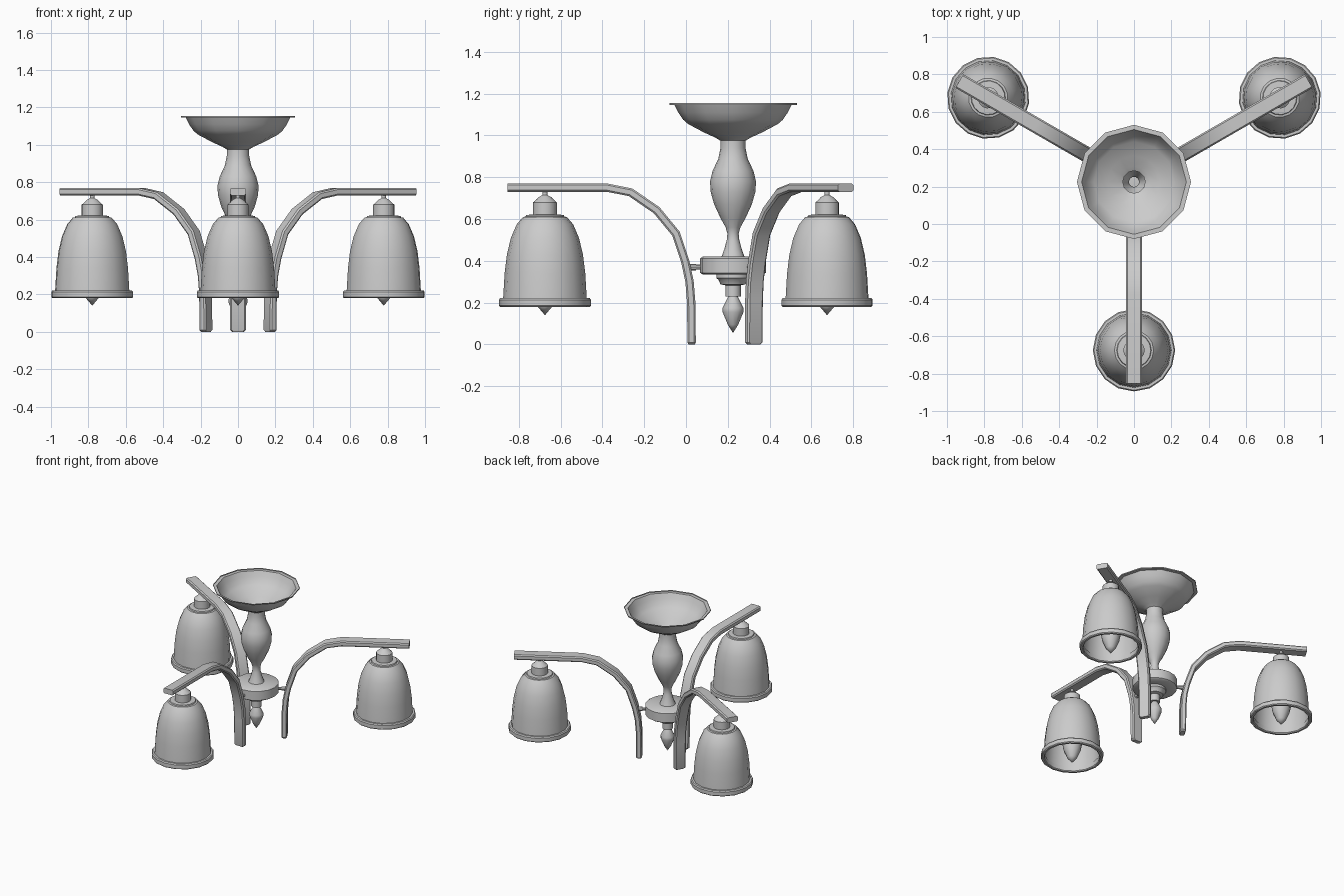
import bpy, bmesh, math
from mathutils import Vector, Matrix

if "Cube" in bpy.data.objects:
    bpy.data.objects.remove(bpy.data.objects["Cube"])

CY = 0.225          # y of the central axis
REACH = 0.90        # distance of the lamps from the axis


def finish(bm, name, matrix, angle=35):
    bmesh.ops.remove_doubles(bm, verts=bm.verts, dist=1e-5)
    bmesh.ops.recalc_face_normals(bm, faces=bm.faces)
    me = bpy.data.meshes.new(name)
    bm.to_mesh(me)
    bm.free()
    ob = bpy.data.objects.new(name, me)
    bpy.context.collection.objects.link(ob)
    me.transform(matrix)
    bpy.ops.object.select_all(action='DESELECT')
    ob.select_set(True)
    bpy.context.view_layer.objects.active = ob
    bpy.ops.object.shade_smooth_by_angle(angle=math.radians(angle))
    return ob


def lathe(name, profile, matrix, sides=16):
    bm = bmesh.new()
    vs = [bm.verts.new((r, 0, z)) for r, z in profile]
    es = [bm.edges.new(p) for p in zip(vs, vs[1:])]
    bmesh.ops.spin(bm, geom=vs + es, cent=(0, 0, 0), axis=(0, 0, 1),
                   angle=2 * math.pi, steps=sides, use_duplicate=False)
    return finish(bm, name, matrix)


def bar(name, path, half_w, half_t, matrix):
    # flat strip swept along a path in the local xz plane, corners chamfered
    c = 0.008
    section = [(-half_w + c, -half_t), (half_w - c, -half_t), (half_w, -half_t + c),
               (half_w, half_t - c), (half_w - c, half_t), (-half_w + c, half_t),
               (-half_w, half_t - c), (-half_w, -half_t + c)]
    pts = [Vector((x, 0, z)) for x, z in path]
    bm = bmesh.new()
    rings = []
    for i, p in enumerate(pts):
        t = (pts[min(i + 1, len(pts) - 1)] - pts[max(i - 1, 0)]).normalized()
        n = Vector((-t.z, 0, t.x))
        s = 0.75 if i == 0 else 1       # softened foot
        rings.append([bm.verts.new(p + Vector((0, w * s, 0)) + n * h * s) for w, h in section])
    for a, b in zip(rings, rings[1:]):
        for k in range(8):
            bm.faces.new((a[k], a[(k + 1) % 8], b[(k + 1) % 8], b[k]))
    bm.faces.new(rings[0])
    bm.faces.new(rings[-1])
    return finish(bm, name, matrix)


axis = Matrix.Translation((0, CY, 0))

# ceiling canopy, open at the top
lathe("canopy", [(0.305, 1.155), (0.305, 1.147), (0.28, 1.147), (0.262, 1.11), (0.238, 1.075),
                 (0.215, 1.055), (0.14, 1.015), (0.085, 0.99), (0.06, 0.975)], axis, 12)

# turned column
lathe("column", [(0.06, 0.975), (0.06, 0.94), (0.07, 0.89), (0.098, 0.83), (0.11, 0.78),
                 (0.107, 0.73), (0.09, 0.67), (0.06, 0.605), (0.035, 0.56), (0.027, 0.53),
                 (0.03, 0.50), (0.042, 0.455), (0.055, 0.42)], axis)

# hub disc with stepped collar underneath
lathe("hub", [(0, 0.42), (0.145, 0.42), (0.157, 0.412), (0.157, 0.343), (0.145, 0.335),
              (0.08, 0.335), (0.08, 0.318), (0.07, 0.31), (0.06, 0.288), (0.037, 0.283),
              (0.037, 0.23), (0, 0.23)], axis)

# pointed finial
lathe("finial", [(0, 0.235), (0.022, 0.23), (0.05, 0.175), (0.05, 0.155),
                 (0.025, 0.095), (0, 0.055)], axis, 12)

arm_path = [(0.198, 0), (0.198, 0.01), (0.2, 0.2), (0.208, 0.30), (0.228, 0.395), (0.273, 0.53),
            (0.365, 0.642), (0.49, 0.728), (0.60, 0.75), (1.078, 0.75)]
shade = [(0.012, 0.735), (0.012, 0.715), (0.03, 0.705), (0.05, 0.685), (0.057, 0.68),
         (0.057, 0.622), (0.09, 0.62), (0.093, 0.612), (0.105, 0.61), (0.135, 0.575), (0.163, 0.51),
         (0.182, 0.43), (0.193, 0.34), (0.2, 0.222), (0.214, 0.222), (0.22, 0.214),
         (0.22, 0.186), (0.214, 0.18), (0.2, 0.18), (0.194, 0.186), (0.194, 0.22), (0.2, 0.222)]
bulb = [(0, 0.14), (0.034, 0.18), (0.06, 0.24), (0.07, 0.29), (0.062, 0.35),
        (0.04, 0.42), (0.03, 0.46), (0.03, 0.615)]

# three identical arms with their lamps
for i, deg in enumerate((-90, 30, 150), 1):
    m = axis @ Matrix.Rotation(math.radians(deg), 4, 'Z')
    bar(f"arm_{i}", arm_path, 0.042, 0.02, m)
    lamp = m @ Matrix.Translation((REACH, 0, 0))
    lathe(f"lamp_shade_{i}", shade, lamp, 16)
    lathe(f"bulb_{i}", bulb, lamp, 12)
    # short pin joining the arm to the hub
    pin = m @ Matrix.Translation((0, 0, 0.37)) @ Matrix.Rotation(math.pi / 2, 4, 'Y')
    lathe(f"arm_pin_{i}", [(0.012, 0.15), (0.012, 0.178), (0.016, 0.178), (0.016, 0.215)], pin, 8)
